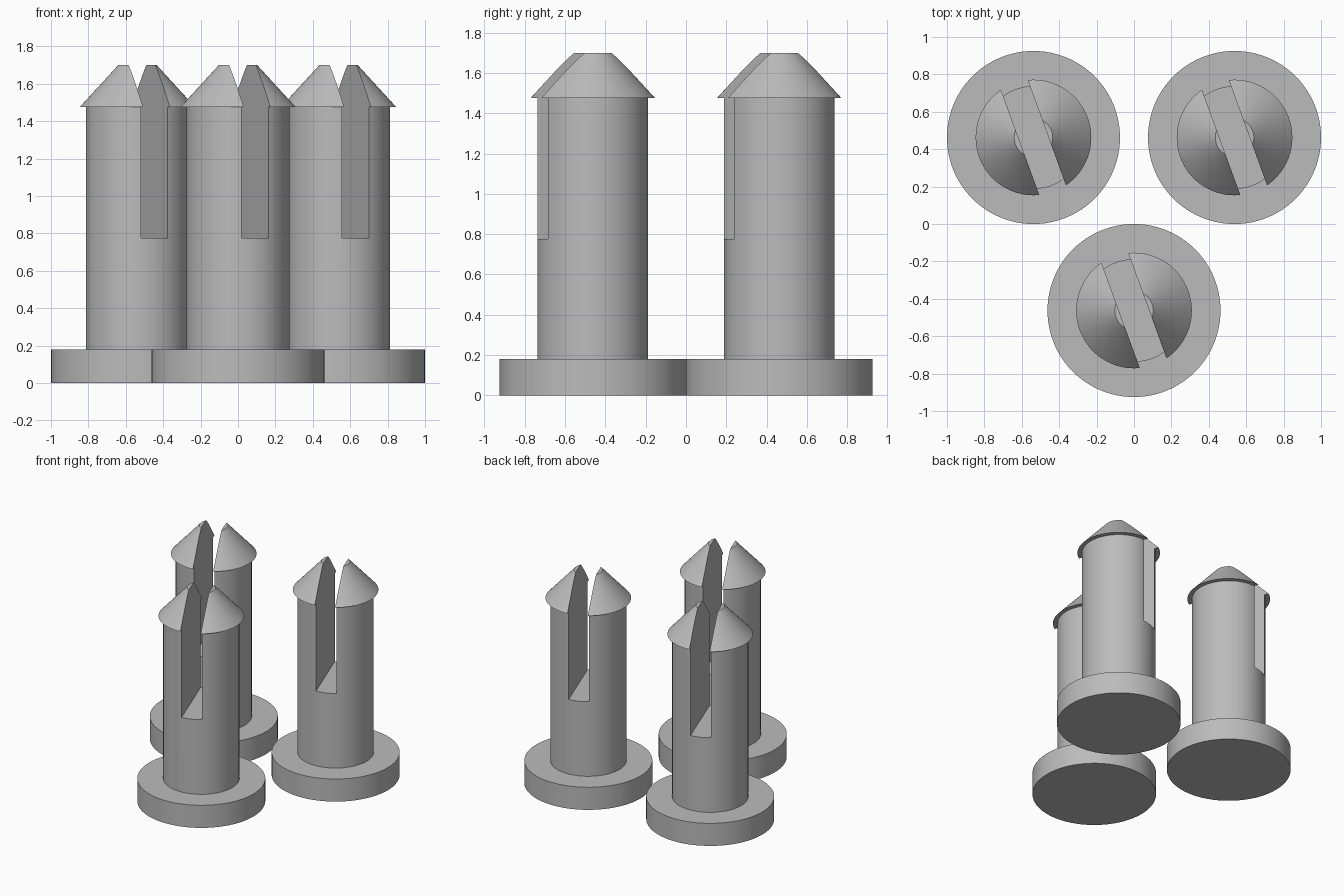
import bpy, bmesh, math
from mathutils import Matrix

if "Cube" in bpy.data.objects:
    bpy.data.objects.remove(bpy.data.objects["Cube"])

SEGMENTS = 96
BASE_R = 0.4625
grey = bpy.data.materials.new("plain grey")
grey.diffuse_color = (0.5, 0.5, 0.5, 1)
grey.use_nodes = True
grey.node_tree.nodes["Principled BSDF"].inputs["Base Color"].default_value = grey.diffuse_color


def lathe(name, profile):
    """Closed solid of revolution from (radius, z) points, bottom to top."""
    bm = bmesh.new()
    rings = []
    for r, z in profile:
        rings.append([bm.verts.new((r * math.cos(2 * math.pi * i / SEGMENTS),
                                    r * math.sin(2 * math.pi * i / SEGMENTS), z))
                      for i in range(SEGMENTS)])
    for low, high in zip(rings, rings[1:]):
        for i in range(SEGMENTS):
            j = (i + 1) % SEGMENTS
            bm.faces.new((low[i], low[j], high[j], high[i]))
    bm.faces.new(rings[0][::-1])
    bm.faces.new(rings[-1])
    mesh = bpy.data.meshes.new(name)
    bm.to_mesh(mesh)
    bm.free()
    mesh.materials.append(grey)
    ob = bpy.data.objects.new(name, mesh)
    bpy.context.collection.objects.link(ob)
    return ob


# Pin: round foot, shaft and overhanging conical head
pin = lathe("slotted_pin_front", [(BASE_R, 0), (BASE_R, 0.18), (0.275, 0.18),
                                  (0.275, 1.475), (0.309, 1.475), (0.103, 1.70)])

# Slot cutter, turned 20 degrees about the pin axis
bpy.ops.mesh.primitive_cube_add(size=1)
cutter = bpy.context.object
cutter.name = "slot_cutter"
cutter.data.transform(Matrix.Rotation(math.radians(20), 4, 'Z')
                      @ Matrix.Translation((0, 0, 1.375))
                      @ Matrix.Diagonal((0.152, 1.0, 1.2, 1)))
cutter.data.materials.append(grey)
cutter.hide_render = True

# Cut the slot through the head and upper shaft
cut = pin.modifiers.new("slot", 'BOOLEAN')
cut.operation = 'DIFFERENCE'
cut.solver = 'EXACT'
cut.object = cutter
bpy.ops.object.select_all(action='DESELECT')
bpy.context.view_layer.objects.active = pin
pin.select_set(True)
bpy.ops.object.modifier_apply(modifier=cut.name)
bpy.ops.object.shade_smooth_by_angle(angle=math.radians(30))
bpy.data.objects.remove(cutter)

# Three identical pins in a triangle
pin.location = (0, -BASE_R, 0)
for side, x in (("left", -1), ("right", 1)):
    copy = pin.copy()
    copy.name = "slotted_pin_back_" + side
    copy.location = (x * (1 - BASE_R), BASE_R, 0)
    bpy.context.collection.objects.link(copy)
